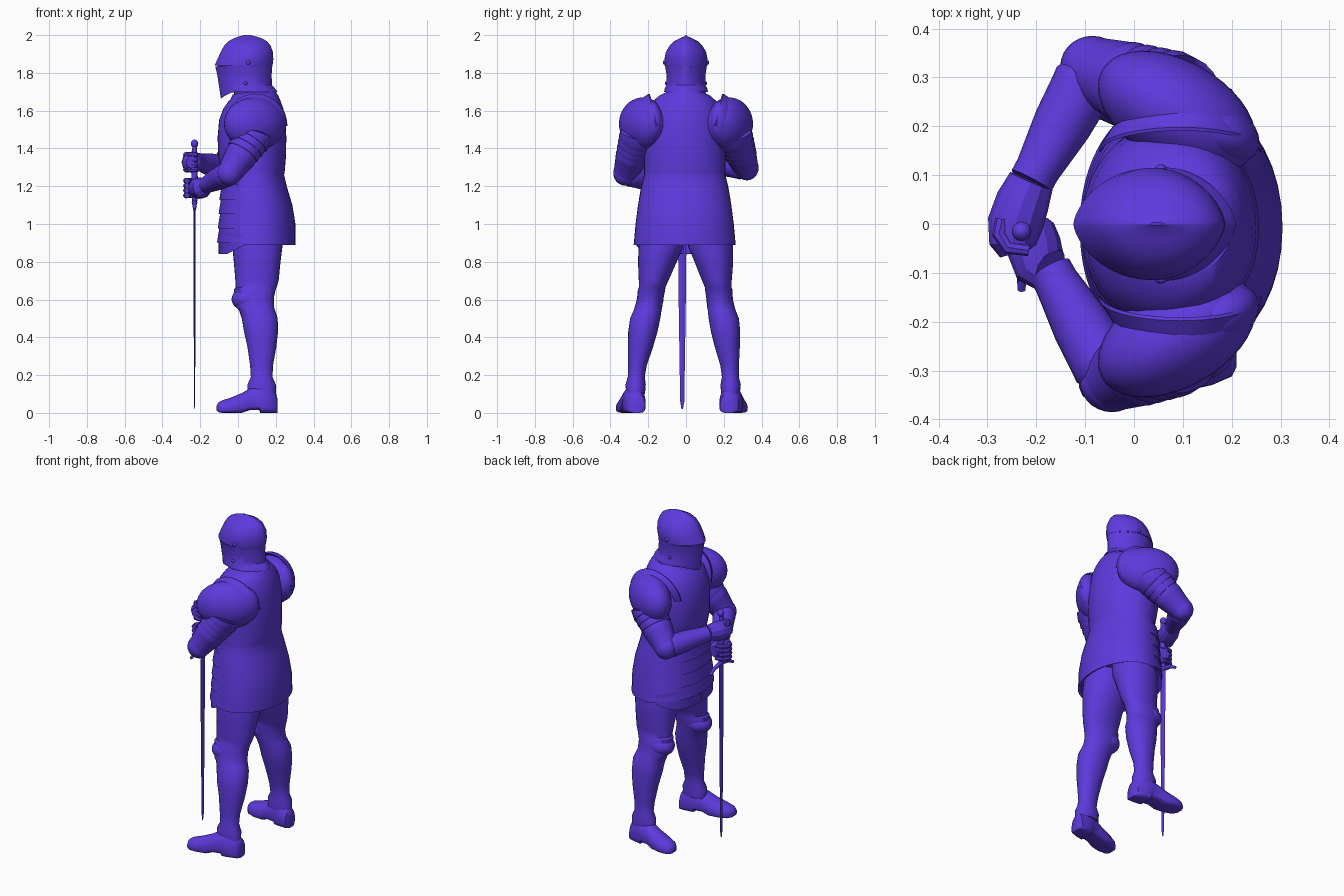
import bpy, bmesh, math
from mathutils import Vector

if "Cube" in bpy.data.objects:
    bpy.data.objects.remove(bpy.data.objects["Cube"])

MAT = bpy.data.materials.new("violet_armour")
MAT.diffuse_color = (0.11, 0.042, 0.72, 1)
MAT.use_nodes = True
MAT.node_tree.nodes["Principled BSDF"].inputs["Base Color"].default_value = MAT.diffuse_color


def finish(name, bm, angle=35):
    bmesh.ops.recalc_face_normals(bm, faces=bm.faces)
    me = bpy.data.meshes.new(name)
    bm.to_mesh(me)
    bm.free()
    me.materials.append(MAT)
    ob = bpy.data.objects.new(name, me)
    bpy.context.collection.objects.link(ob)
    bpy.ops.object.select_all(action='DESELECT')
    ob.select_set(True)
    bpy.context.view_layer.objects.active = ob
    bpy.ops.object.shade_smooth_by_angle(angle=math.radians(angle))
    return ob


def loft(name, rings, closed=True, caps=(True, True), angle=35):
    """Skin a list of equal-length point rings."""
    bm = bmesh.new()
    vr = [[bm.verts.new(p) for p in r] for r in rings]
    n = len(vr[0])
    for a, b in zip(vr, vr[1:]):
        for i in range(n if closed else n - 1):
            j = (i + 1) % n
            bm.faces.new((a[i], a[j], b[j], b[i]))
    if closed:
        for use, r in zip(caps, (vr[0], vr[-1])):
            if use:
                bm.faces.new(r)
    return finish(name, bm, angle)


def section(z, xf, xb, y0, y1, n=2.0, lens=0.0, t0=0, t1=360, seg=40):
    """Horizontal cross-section, front at -x; lens > 0 sharpens front and back."""
    cx, rx, cy, ry = (xf + xb) / 2, (xb - xf) / 2, (y0 + y1) / 2, (y1 - y0) / 2
    full = t1 - t0 == 360
    out = []
    for i in range(seg if full else seg + 1):
        t = math.radians(t0 + (t1 - t0) * i / seg)
        c, s = math.cos(t), math.sin(t)
        k = abs(s) ** lens if lens else 1
        out.append(Vector((cx + rx * math.copysign(abs(c) ** (2 / n), c),
                           cy + ry * math.copysign(abs(s) ** (2 / n), s) * k, z)))
    return out


def tube(name, pts, seg=24, angle=35):
    """Round tube through (x, y, z, radius) points."""
    P = [Vector(p[:3]) for p in pts]
    rings = []
    for i, p in enumerate(P):
        d = (P[min(i + 1, len(P) - 1)] - P[max(i - 1, 0)]).normalized()
        ref = Vector((0, 0, 1)) if abs(d.z) < 0.95 else Vector((1, 0, 0))
        u = d.cross(ref).normalized()
        v = d.cross(u)
        r = pts[i][3]
        rings.append([p + r * (u * math.cos(a) + v * math.sin(a))
                      for a in (2 * math.pi * k / seg for k in range(seg))])
    return loft(name, rings, angle=angle)


def ball(name, c, r, seg=28, shear=0.0):
    """Ellipsoid, optionally sheared so y shifts along x."""
    bm = bmesh.new()
    bmesh.ops.create_uvsphere(bm, u_segments=seg, v_segments=seg // 2, radius=1)
    for v in bm.verts:
        v.co = Vector([v.co[i] * r[i] + c[i] for i in range(3)])
        v.co.y += shear * (v.co.x - c[0])
    return finish(name, bm)


def lames(start, end, r0, r1, count):
    """Points for overlapping rings stepping along a limb."""
    a, b, out = Vector(start), Vector(end), []
    for i in range(count):
        for f, k in ((0.0, 0.97), (0.85, 1.03), (0.99, 1.01)):
            t = (i + f) / count
            out.append((*a.lerp(b, t), (r0 + (r1 - r0) * t) * k))
    return out


# Torso and flared skirt, hollow at the hem
body = [(1.02, -.06, .26, .22), (.90, -.085, .285, .255), (.89, -.097, .304, .27), (1.0, -.095, .304, .26),
        (1.1, -.09, .288, .247), (1.2, -.08, .258, .23), (1.26, -.075, .244, .215),
        (1.275, -.085, .247, .215), (1.36, -.105, .254, .215), (1.46, -.108, .256, .212),
        (1.55, -.1, .25, .205), (1.61, -.078, .24, .19), (1.65, -.05, .226, .168),
        (1.68, -.015, .213, .135), (1.70, .0, .2, .095)]
loft("torso", [section(z, f, b, -w - .007, w - .007, 2.05) for z, f, b, w in body])

# Overlapping skirt plates across the front
for i in range(4):
    z = 1.21 - i * .075
    e = .008 * i
    loft("skirt_plate", [section(z, -.086 - e / 2, .25 + e, -.236 - e, .222 + e, 2.1, t0=92, t1=268),
                         section(z - .083, -.099 - e / 2, .262 + e, -.25 - e, .236 + e, 2.1, t0=92, t1=268),
                         section(z - .083, -.07, .25, -.23, .215, 2.1, t0=92, t1=268)], closed=False)
for a, b in ((105, 179), (181, 255)):
    fr = [section(z, f, .27, -w - .007, w - .007, 2.1, t0=a, t1=b)
          for z, f, w in ((.95, -.102, .262), (.89, -.102, .265), (.895, -.08, .245))]
    for r in fr[1:]:
        for p in r:
            p.z -= .05 * max(0, min(1, (.04 - p.x) / .1))
    loft("front_tasset", fr, closed=False)

# Neck guard
tube("neck", [(.08, 0, 1.66, .12), (.08, 0, 1.69, .108), (.078, 0, 1.70, .1),
              (.076, 0, 1.72, .097), (.075, 0, 1.78, .085)])

# Helmet: pointed visor, eye slit, crest and flared tail
helm = [(1.76, -.08, .15, .08), (1.70, -.09, .208, .116), (1.715, -.093, .198, .113), (1.735, -.095, .18, .104),
        (1.79, -.11, .178, .103), (1.833, -.12, .181, .110), (1.8335, -.108, .181, .109),
        (1.8385, -.108, .182, .110), (1.839, -.124, .183, .1135), (1.87, -.11, .187, .115),
        (1.91, -.092, .185, .107), (1.945, -.073, .172, .086), (1.968, -.05, .153, .062),
        (1.983, -.022, .125, .034), (1.993, .005, .095, .01), (2.0, .03, .065, .003)]
rings = [section(z, f, b, -w, w, 2, .3, seg=48) for z, f, b, w in helm]
for r in rings[1:4]:
    for p in r:
        p.z -= .036 * (max(0, -p.x) / .09) ** 2
loft("helmet", rings, caps=(False, True), angle=28)

# Sword planted point-down in front
SX, SY = -.23, -.02
blade = [(.02, .004, .001), (.06, .011, .003), (.6, .019, .005), (1.1, .024, .006)]
loft("blade", [[Vector((SX + dx * t, SY + dy * w, z)) for dx, dy in ((1, 0), (0, 1), (-1, 0), (0, -1))]
               for z, w, t in blade], angle=10)
tube("crossguard", [(SX, SY - .115, 1.075, .008), (SX, SY - .07, 1.10, .011), (SX, SY, 1.115, .015),
                    (SX, SY + .07, 1.10, .011), (SX, SY + .11, 1.075, .008)], 12)
tube("grip", [(SX, SY, 1.11, .014), (SX, SY, 1.25, .017), (SX, SY, 1.41, .012)], 12)
ball("pommel", (SX, SY + .005, 1.425), (.02, .02, .022), 16)

# Paired parts, s = side
leg = [(.98, -.03, .23, .005, .24), (.88, -.03, .235, .012, .25), (.8, -.022, .225, .045, .25),
       (.7, -.014, .215, .085, .242), (.665, -.012, .205, .1, .24), (.655, -.022, .2, .1, .245),
       (.61, -.02, .19, .107, .246), (.56, -.012, .19, .112, .258), (.545, .005, .195, .115, .262),
       (.5, .02, .21, .12, .28), (.43, .032, .212, .132, .287), (.35, .05, .203, .152, .285),
       (.25, .064, .185, .182, .28), (.19, .068, .183, .19, .28), (.15, .05, .2, .183, .29), (.1, .05, .2, .185, .285)]
foot = [(.21, .03, .0, .07), (.2, .048, 0, .11), (.16, .058, 0, .145), (.118, .06, 0, .15),
        (.112, .058, .014, .148), (.06, .058, .014, .128), (.02, .062, 0, .105), (-.04, .063, 0, .08),
        (-.085, .05, 0, .066), (-.105, .032, .004, .054), (-.113, .012, .012, .038)]
for s in (-1, 1):
    def lean(z):
        return -.04 * max(0, .9 - z) if s < 0 else 0

    # Leg armour and knee cap
    loft("leg", [section(z, f, b, s * (i if s > 0 else o) + lean(z), s * (o if s > 0 else i) + lean(z), 2.1, seg=32)
                 for z, f, b, i, o in leg])
    ball("knee_cap", (.045, s * .178 + lean(.6), .602), (.079, .071, .062))

    # Shoe, toe turned outward
    rr = []
    for x, w, lo, hi in foot:
        cy = s * (.228 + (.045 if s > 0 else .055) * (.2 - x) / .3) + lean(0)
        ring = []
        for k in range(28):
            t = 2 * math.pi * k / 28
            c, q = math.cos(t), math.sin(t)
            n = 2.0 if q > 0 else 4.0
            ring.append(Vector((x, cy + w * math.copysign(abs(c) ** (2 / n), c),
                                lo + (hi - lo) * (.35 + (.65 if q > 0 else .35)
                                                  * math.copysign(abs(q) ** (2 / n), q)))))
        rr.append(ring)
    loft("shoe", rr, angle=40)

    # Shoulder plates with a raised rim
    ball("shoulder_plate", (.088, s * .228, 1.53), (.162, .115, .14), 40, -s * .33)
    ball("rear_shoulder_plate", (.165, s * .195, 1.54), (.092, .066, .115), 28, -s * .3)
    loft("shoulder_rim", [[Vector((.095 + r * .165 * math.cos(t), s * (.15 + .045 * math.sin(t) - o),
                                   1.52 + r * .168 * math.sin(t)))
                           for t in (math.pi * k / 20 for k in range(21))]
                          for r, o in ((.84, -.03), (1.0, .004), (1.01, -.003), (.88, -.035))], closed=False)

    # Upper arm with overlapping lames, elbow cap, forearm
    el = Vector((-.045, -.318, 1.27)) if s < 0 else Vector((-.085, .318, 1.298))
    wr = Vector((-.172, -.095, 1.205)) if s < 0 else Vector((-.21, .088, 1.33))
    mid = Vector((.085, s * .25, 1.47))
    low = mid.lerp(el, .62)
    tube("upper_arm", [(.1, s * .23, 1.56, .09)] + lames(mid, low, .102, .082, 4) + [(*el, .066)])
    ball("elbow_cap", el + Vector((0, s * .004, 0)), (.066, .063, .067))
    cuff, m = el.lerp(wr, .12), el.lerp(wr, .5)
    tube("forearm", [(*el, .05), (*cuff, .066), (*el.lerp(wr, .2), .064), (*m, .06),
                     (*el.lerp(wr, .9), .046), (*wr, .046)])

    # Gauntlet: flared wrist, fist and fingers around the grip
    hz = 1.19 if s < 0 else 1.327
    hx = -.207 if s < 0 else -.243
    d = -s
    tube("gauntlet", [(*wr, .047), (hx + .015, SY + s * .065, hz, .055), (hx, SY + s * .02, hz, .057),
                      (hx - .005, SY + d * .022, hz, .048), (hx, SY + d * .04, hz, .032)], 12, 25)
    for k in range(4):
        z = hz - .039 + k * .026
        tube("finger", [(SX - .04, SY + s * .03, z, .014), (SX - .046, SY, z, .015),
                        (SX - .028, SY + d * .028, z, .014), (SX + .015, SY + d * .034, z, .012)], 8)

    # Visor pivot and rivet
    ball("visor_pivot", (.055, s * .114, 1.855), (.012, .008, .012), 12)
    ball("helmet_rivet", (.04, s * .105, 1.745), (.01, .007, .01), 12)
